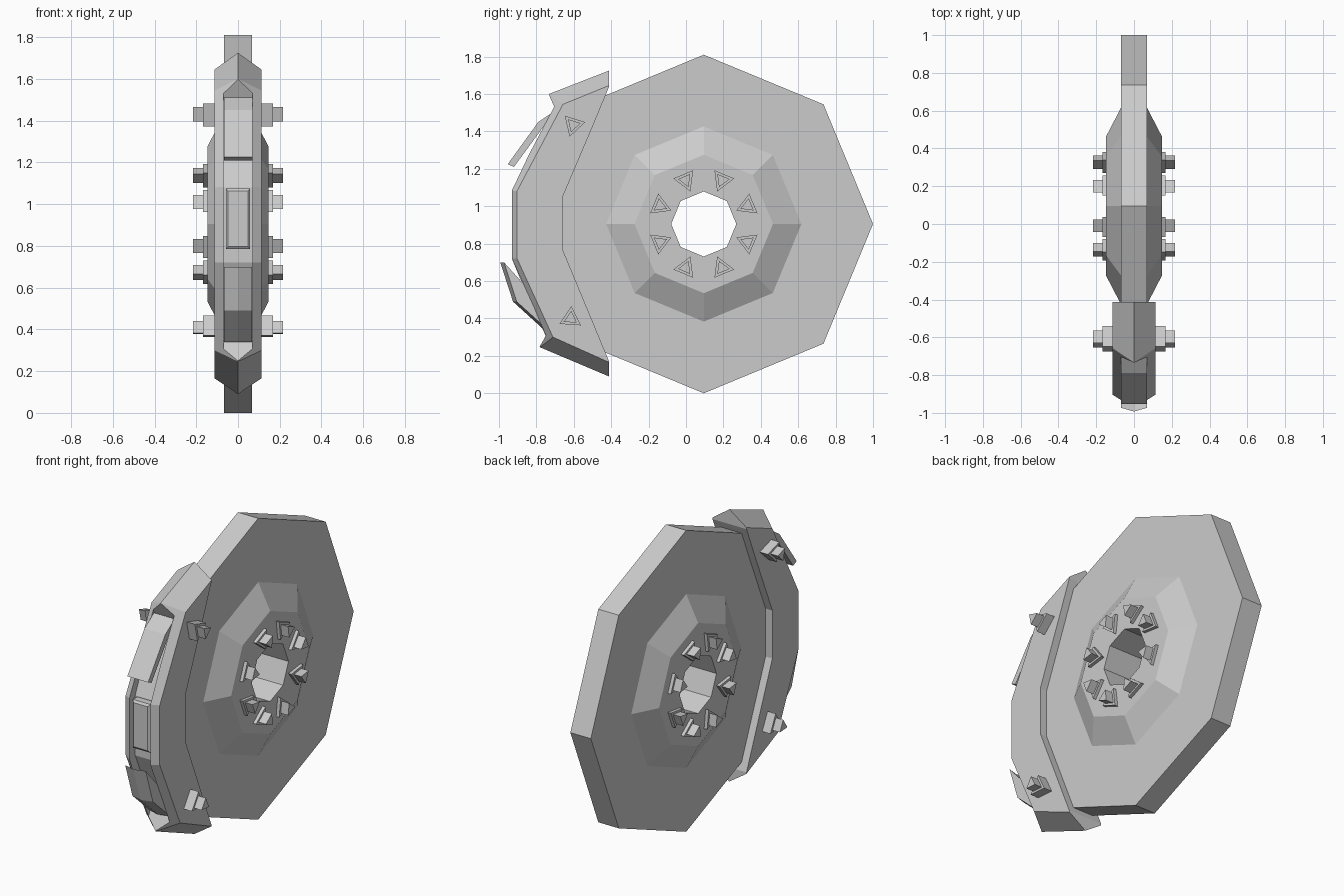
import bpy, bmesh
from math import cos, sin, radians, atan2, degrees

if "Cube" in bpy.data.objects:
    bpy.data.objects.remove(bpy.data.objects["Cube"])

CY, CZ = 0.095, 0.905      # rotor axis


def make(name, rings, closed=False):
    """Skin equal-length vertex rings; cap the ends unless closed."""
    bm = bmesh.new()
    vs = [[bm.verts.new(p) for p in r] for r in rings]
    n, m = len(vs), len(vs[0])
    for i in range(n if closed else n - 1):
        a, b = vs[i], vs[(i + 1) % n]
        for j in range(m):
            k = (j + 1) % m
            bm.faces.new((a[j], a[k], b[k], b[j]))
    if not closed:
        bm.faces.new(vs[0])
        bm.faces.new(vs[-1])
    bmesh.ops.recalc_face_normals(bm, faces=bm.faces)
    me = bpy.data.meshes.new(name)
    bm.to_mesh(me)
    bm.free()
    ob = bpy.data.objects.new(name, me)
    bpy.context.collection.objects.link(ob)
    return ob


def prism(name, pts, x0, x1):
    """Extrude a side profile (y, z) along x."""
    return make(name, [[(x, y, z) for y, z in pts] for x in (x0, x1)])


def triangle(y, z, r, ang):
    return [(y + r * cos(radians(ang + 120 * k)), z + r * sin(radians(ang + 120 * k)))
            for k in range(3)]


def bolt(name, y, z, ang, x0, x1, x2):
    """Triangular washer with a smaller triangular head, on both sides."""
    for side, s in (("right", 1), ("left", -1)):
        prism(f"{name}_washer_{side}", triangle(y, z, 0.066, ang), s * (x0 - 0.02), s * x1)
        prism(f"{name}_head_{side}", triangle(y, z, 0.041, ang), s * (x1 - 0.005), s * x2)


# Eight-sided rotor with raised hub and centre hole
half = [(0.174, 0.147), (0.37, 0.147), (0.522, 0.068), (0.905, 0.068)]
section = half + [(r, -x) for r, x in reversed(half)]
make("rotor_disc", [[(x, CY + r * cos(radians(45 * k)), CZ + r * sin(radians(45 * k)))
                     for r, x in section] for k in range(8)], closed=True)

# Hub bolts, one corner of each pointing at the axis
for k in range(8):
    a = 22.5 + 45 * k
    bolt(f"hub_bolt_{k + 1}", CY + 0.254 * cos(radians(a)), CZ + 0.254 * sin(radians(a)),
         a + 180, 0.147, 0.167, 0.216)

# Caliper: ridged band wrapped over the front of the disc
inner = [(-.413, 1.635), (-.502, 1.42), (-.658, 1.053), (-.658, .765), (-.527, .45), (-.413, .175)]
outer = [(-.412, 1.645), (-.658, 1.545), (-.904, 1.08), (-.904, .722), (-.711, .30), (-.412, .166)]
ridge = [(-.412, 1.725), (-.733, 1.60), (-.975, 1.09), (-.975, .715), (-.781, .246), (-.412, .09)]
W = 0.113
caliper = make("caliper", [[(-W, *i), (-W, *o), (0, *r), (W, *o), (W, *i)]
                           for i, o, r in zip(inner, outer, ridge)])

# Slot along the caliper front
slot = prism("slot_cutter", [(-.735, 1.60), (-1.2, 1.8), (-1.2, .05), (-.782, .25), (-.72, .36),
                             (-.875, .72), (-.875, 1.08), (-.69, 1.50)], -0.07, 0.07)
mod = caliper.modifiers.new("slot", 'BOOLEAN')
mod.object = slot
mod.solver = 'EXACT'
bpy.context.view_layer.objects.active = caliper
bpy.ops.object.modifier_apply(modifier=mod.name)
bpy.data.objects.remove(slot)

# Flared fins and middle block in the slot
prism("upper_fin", [(-.70, 1.51), (-.79, 1.45), (-.953, 1.225), (-.92, 1.21)], -0.068, 0.07)
low = [(-.993, .70), (-.925, .49), (-.76, .34), (-.83, .52)]
make("lower_fin", [[(x, y + dy, z) for y, z in low]
                   for x, dy in ((-0.068, .02), (0, 0), (0.068, .02))])
make("middle_block", [[(sx * w, y, CZ + 0.025 + sz * h)
                       for sx, sz in ((-1, -1), (1, -1), (1, 1), (-1, 1))]
                      for y, w, h in ((-.86, .058, .145), (-.915, .058, .145), (-.925, .047, .132))])

# Caliper bolts
for name, y, z, a in (("upper", -.603, 1.435, 13), ("lower", -.617, .40, 86)):
    bolt(f"caliper_{name}_bolt", y, z, a, W, 0.167, 0.216)
